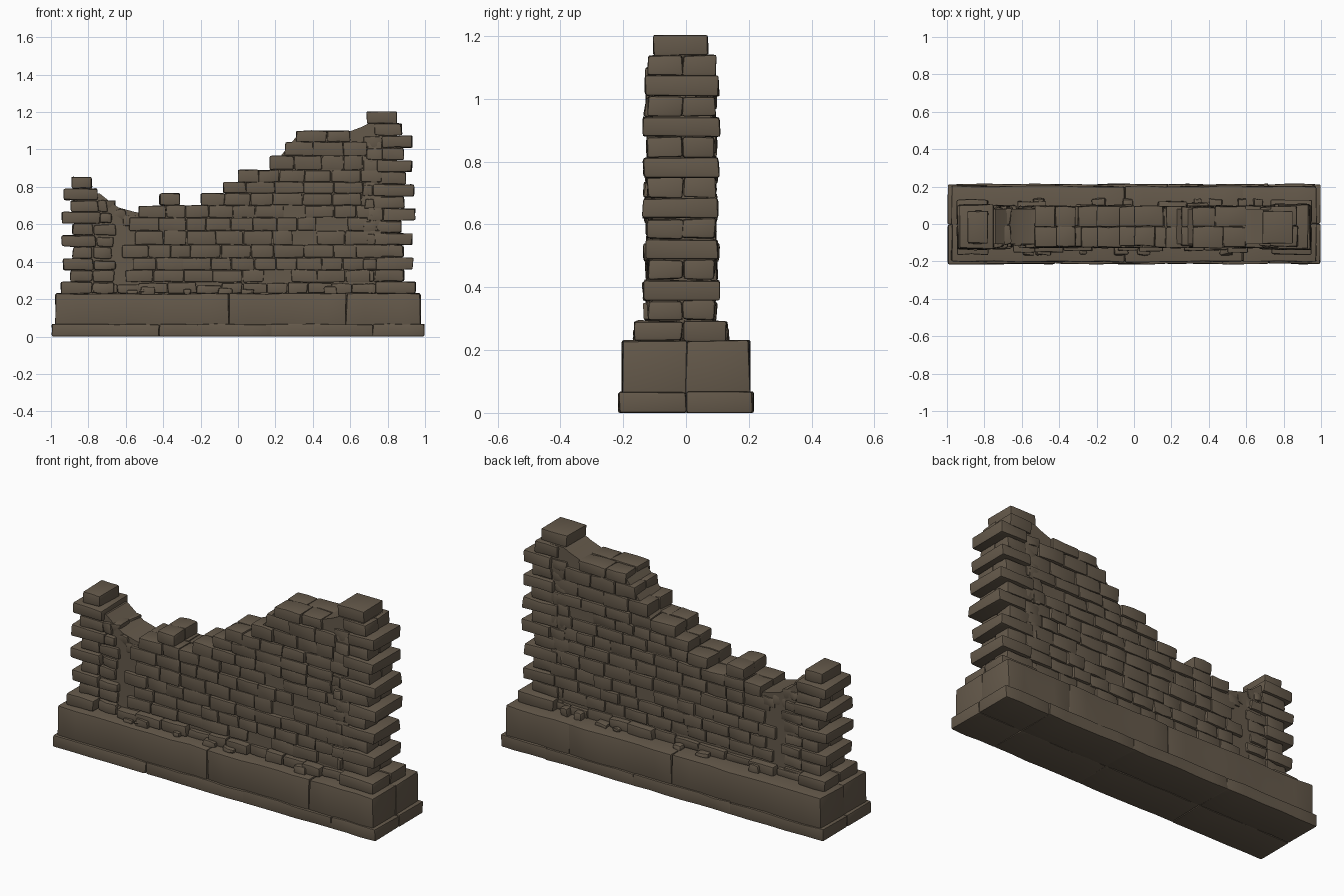
import bpy, bmesh, random
from mathutils import Matrix, Vector

if "Cube" in bpy.data.objects:
    bpy.data.objects.remove(bpy.data.objects["Cube"])

random.seed(7)
R = random.uniform
MID = -0.015  # middle of the wall thickness

stone = bpy.data.materials.new("weathered brown stone")
stone.diffuse_color = (0.130, 0.101, 0.070, 1)
stone.use_nodes = True
stone.node_tree.nodes["Principled BSDF"].inputs["Base Color"].default_value = stone.diffuse_color


def block(target, x0, x1, y0, y1, z0, z1, rough=0.005, bevel=0.009, cuts=1, flat_base=False):
    """One worn stone: a box cut along x, wobbled, bevelled and added to the target mesh."""
    size = Vector((x1 - x0, y1 - y0, z1 - z0))
    centre = Vector(((x0 + x1) / 2, (y0 + y1) / 2, (z0 + z1) / 2))
    bm = bmesh.new()
    bmesh.ops.create_cube(
        bm, size=1, matrix=Matrix.Translation(centre) @ Matrix.Diagonal((*size, 1)))
    for i in range(cuts):
        px = x0 + size.x * (i + 1) / (cuts + 1)
        bmesh.ops.bisect_plane(bm, geom=bm.verts[:] + bm.edges[:] + bm.faces[:],
                               plane_co=(px, 0, 0), plane_no=(1, 0, 0))
    for v in bm.verts:
        v.co.x += R(-rough, rough)
        v.co.y += R(-rough, rough)
        if not (flat_base and v.co.z < z0 + 0.001):
            v.co.z += R(-rough, rough) * 0.7
    bm.normal_update()
    sharp = [e for e in bm.edges if e.calc_face_angle(0) > 1]
    bmesh.ops.bevel(bm, geom=sharp, offset=bevel * R(0.7, 1.3), segments=2,
                    profile=0.6, affect='EDGES', clamp_overlap=True)
    temp = bpy.data.meshes.new("temp")
    bm.to_mesh(temp)
    bm.free()
    target.from_mesh(temp)
    bpy.data.meshes.remove(temp)


def finish(bm, name):
    bmesh.ops.recalc_face_normals(bm, faces=bm.faces[:])
    me = bpy.data.meshes.new(name)
    bm.to_mesh(me)
    bm.free()
    me.materials.append(stone)
    ob = bpy.data.objects.new(name, me)
    bpy.context.collection.objects.link(ob)
    bpy.ops.object.select_all(action='DESELECT')
    ob.select_set(True)
    bpy.context.view_layer.objects.active = ob
    bpy.ops.object.shade_smooth_by_angle(angle=0.6)


# Stepped base: long blocks in two rows, meeting along the centre line
def base_course(name, joints, half, z0, z1, flat):
    bm = bmesh.new()
    for side in (-1, 1):
        y0, y1 = sorted((0.0, side * half))
        for a, b in zip(joints, joints[1:]):
            block(bm, a, b, y0, y1, z0, z1, 0.004, 0.008, max(2, int((b - a) / 0.12)), flat)
    finish(bm, name)


base_course("base_slab", [-0.995, -0.42, 0.18, 0.72, 0.995], 0.213, 0, 0.066, True)
base_course("plinth", [-0.975, -0.05, 0.58, 0.975], 0.202, 0.058, 0.23, False)

# Mortar core with the broken skyline
sky = [(-.86, .22), (-.86, .76), (-.74, .765), (-.69, .725), (-.64, .69), (-.56, .668),
       (-.52, .66), (-.2, .69), (-.08, .755), (.02, .815), (.16, .88), (.22, .955),
       (.28, 1.03), (.33, 1.09), (.58, 1.09), (.66, 1.12), (.70, 1.14), (.85, 1.14), (.85, .22)]
bm = bmesh.new()
face = bm.faces.new([bm.verts.new((x, -0.107, z)) for x, z in sky])
ext = bmesh.ops.extrude_face_region(bm, geom=[face])
bmesh.ops.translate(bm, vec=(0, 0.187, 0),
                    verts=[g for g in ext["geom"] if isinstance(g, bmesh.types.BMVert)])
finish(bm, "mortar_core")

# Brick courses of the wall body: each course starts further right as it climbs
levels = [.23, .29, .355, .42, .49, .565, .635, .70, .765, .825, .89, .965, 1.04, 1.10]
starts = [-.78, -.60, -.56, -.62, -.55, -.58, -.53, -.20, -.08, 0, .17, .25, .31]
for side, name in ((-1, "front_bricks"), (1, "back_bricks")):
    bm = bmesh.new()
    for k, start in enumerate(starts):
        z0, z1 = levels[k], levels[k + 1]
        stop = 0.60 if k == 12 else 0.77
        spans = []
        x = start
        while x < stop - 0.03:
            end = x + R(0.10, 0.17)
            if stop - end < 0.07:
                end = stop
            spans.append((x, end))
            x = end
        if k == 7:
            spans.append((-.42, -.31))  # lone brick left standing
        for i, (a, b) in enumerate(spans):
            if k and i > 1 and b < 0.7 and a - start > 0.3 and R(0, 1) < 0.04:
                continue  # fallen brick
            out = R(0.100, 0.113)
            top = z1
            if k == 0:  # uneven footing stones
                out, top = R(0.105, 0.138), z1 - R(0, 0.02)
            y0, y1 = sorted((MID, MID + side * out))
            block(bm, a + 0.001, b - 0.001, y0, y1, z0 + 0.001, top, 0.004, 0.009)
    finish(bm, name)


# End piers: long and short quoins alternate
def pier(name, sign, rows, height):
    bm = bmesh.new()
    for k in range(rows):
        z0 = 0.23 + k * height
        z1 = z0 + height - 0.002
        long = k % 2 == 0
        outer = 0.94 + R(-0.012, 0.005) if long else 0.885 + R(-0.012, 0.012)
        inner = 0.75 + R(-0.03, 0.03)
        front, back = (-0.137, 0.106) if long else (-0.122, 0.093)
        if k == 0:
            front, back, outer = -0.163, 0.130, 0.95
        if k == rows - 1:  # cap stone
            front, back = -0.105, 0.07
            outer, inner = (0.85, 0.69) if sign > 0 else (0.89, 0.78)
        a, b = sorted((sign * inner, sign * outer))
        if k == rows - 1:
            block(bm, a, b, front, back, z0, z1, 0.004, 0.008)
        elif long and k:
            block(bm, a, b, front + R(0, .01), back - R(0, .01), z0, z1, 0.005, 0.011)
        else:
            block(bm, a, b, front, MID + 0.005, z0, z1, 0.005, 0.011)
            block(bm, a, b, MID + 0.005, back, z0, z1, 0.005, 0.011)
        # inner stones bonding the pier into the wall
        if k < rows - 2:
            tip = R(0.63, 0.68) if sign < 0 else R(0.66, 0.70)
            if k >= rows - 3 and sign < 0:
                tip = 0.70
            a, b = sorted((sign * inner, sign * tip))
            block(bm, a, b, MID - R(.10, .118), MID, z0, z1 - R(0, .012), 0.006, 0.011)
            block(bm, a, b, MID, MID + R(.10, .113), z0, z1 - R(0, .012), 0.006, 0.011)
    finish(bm, name)


pier("left_pier", -1, 10, 0.0625)
pier("right_pier", 1, 15, 0.065)

# Rubble lying in the slump beside the left pier and against the footing
bm = bmesh.new()
for x, z in ((-.70, .715), (-.635, .665), (-.57, .64)):
    block(bm, x - .04, x + .04, -0.112, 0.0, z - .05, z + .012, 0.010, 0.012)
    block(bm, x - .04, x + .04, -0.01, 0.085, z - .05, z + .006, 0.010, 0.012)
for i in range(14):
    x, side = R(-.75, .75), (-1 if i % 2 else 1)
    y = MID + side * 0.125
    block(bm, x, x + R(.04, .08), y - .025, y + .025, .225, .225 + R(.02, .045), 0.006, 0.009)
finish(bm, "rubble")
